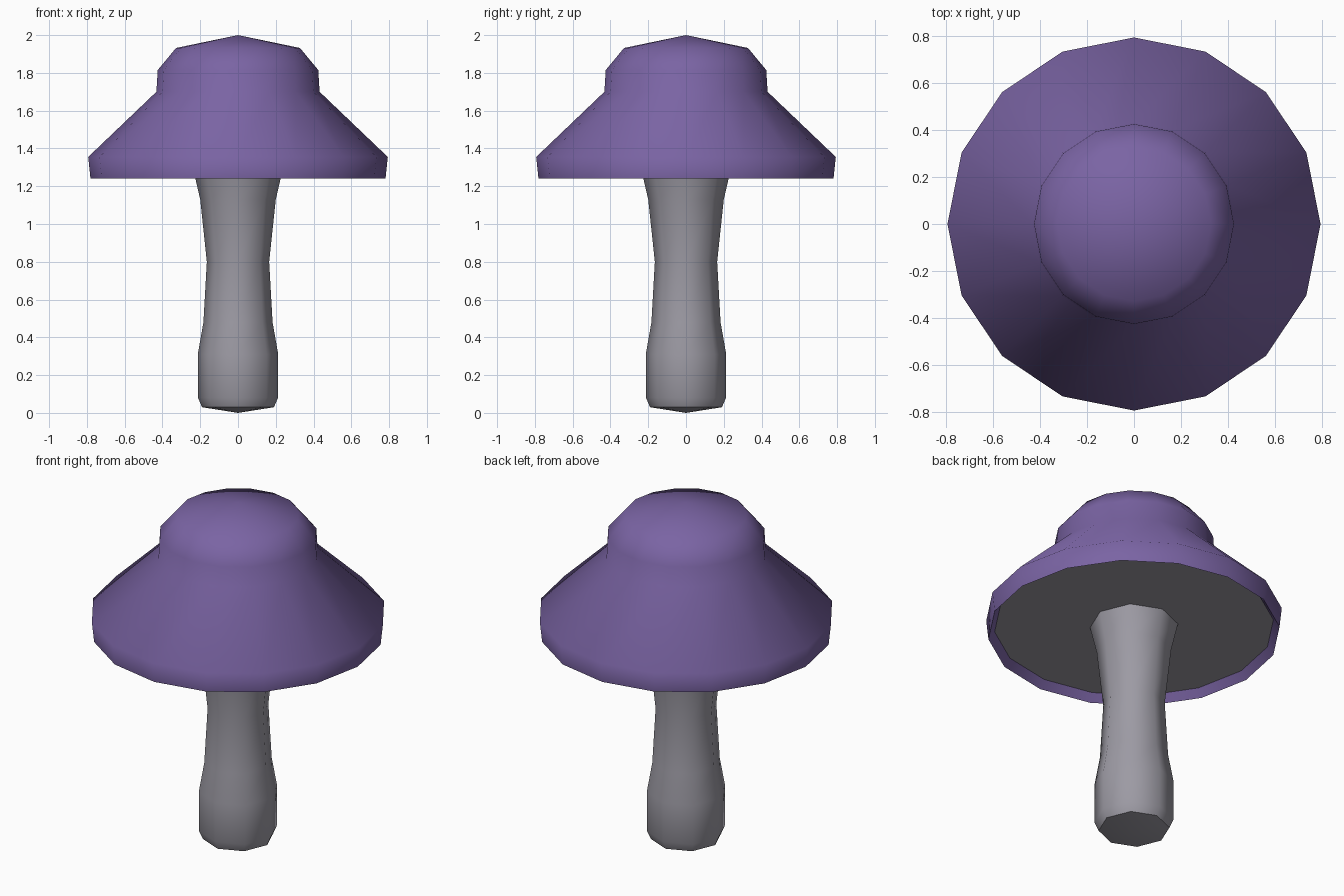
import bpy, bmesh, math

if "Cube" in bpy.data.objects:
    bpy.data.objects.remove(bpy.data.objects["Cube"])


def material(name, rgb):
    m = bpy.data.materials.new(name)
    m.diffuse_color = (*rgb, 1)
    m.use_nodes = True
    m.node_tree.nodes["Principled BSDF"].inputs["Base Color"].default_value = m.diffuse_color
    return m


def lathe(name, profile, sides, mat):
    """Revolve an (r, z) profile; r = 0 makes a pole."""
    bm = bmesh.new()
    rings = []
    for r, z in profile:
        if r == 0:
            rings.append([bm.verts.new((0, 0, z))] * sides)
        else:
            rings.append([bm.verts.new((r * math.cos(math.tau * i / sides),
                                        r * math.sin(math.tau * i / sides), z))
                          for i in range(sides)])
    for a, b in zip(rings, rings[1:]):
        for i in range(sides):
            j = (i + 1) % sides
            corners = list(dict.fromkeys((a[i], a[j], b[j], b[i])))
            bm.faces.new(corners)
    me = bpy.data.meshes.new(name)
    bm.to_mesh(me)
    bm.free()
    me.materials.append(mat)
    ob = bpy.data.objects.new(name, me)
    bpy.context.collection.objects.link(ob)
    bpy.ops.object.select_all(action='DESELECT')
    ob.select_set(True)
    bpy.context.view_layer.objects.active = ob
    bpy.ops.object.shade_smooth_by_angle(angle=math.radians(58))
    return ob


purple = material("purple", (0.195, 0.127, 0.37))
grey = material("warm_grey", (0.335, 0.325, 0.37))

# Stem, bottom to top, meeting the underside of the cap
lathe("stem", [(0, 0.0), (0.19, 0.03), (0.212, 0.08), (0.213, 0.31),
               (0.183, 0.48), (0.165, 0.80), (0.20, 1.13), (0.236, 1.285)], 8, grey)

# Cap underside, a flat recessed disc
lathe("cap_underside", [(0, 1.285), (0.748, 1.285)][::-1] and
      [(0, 1.285), (0.748, 1.285)], 16, grey)

# Cap with inward rim lip, bottom to top
lathe("cap", [(0.748, 1.285), (0.781, 1.24), (0.793, 1.355), (0.432, 1.70),
              (0.425, 1.815), (0.328, 1.932), (0, 2.0)], 16, purple)
